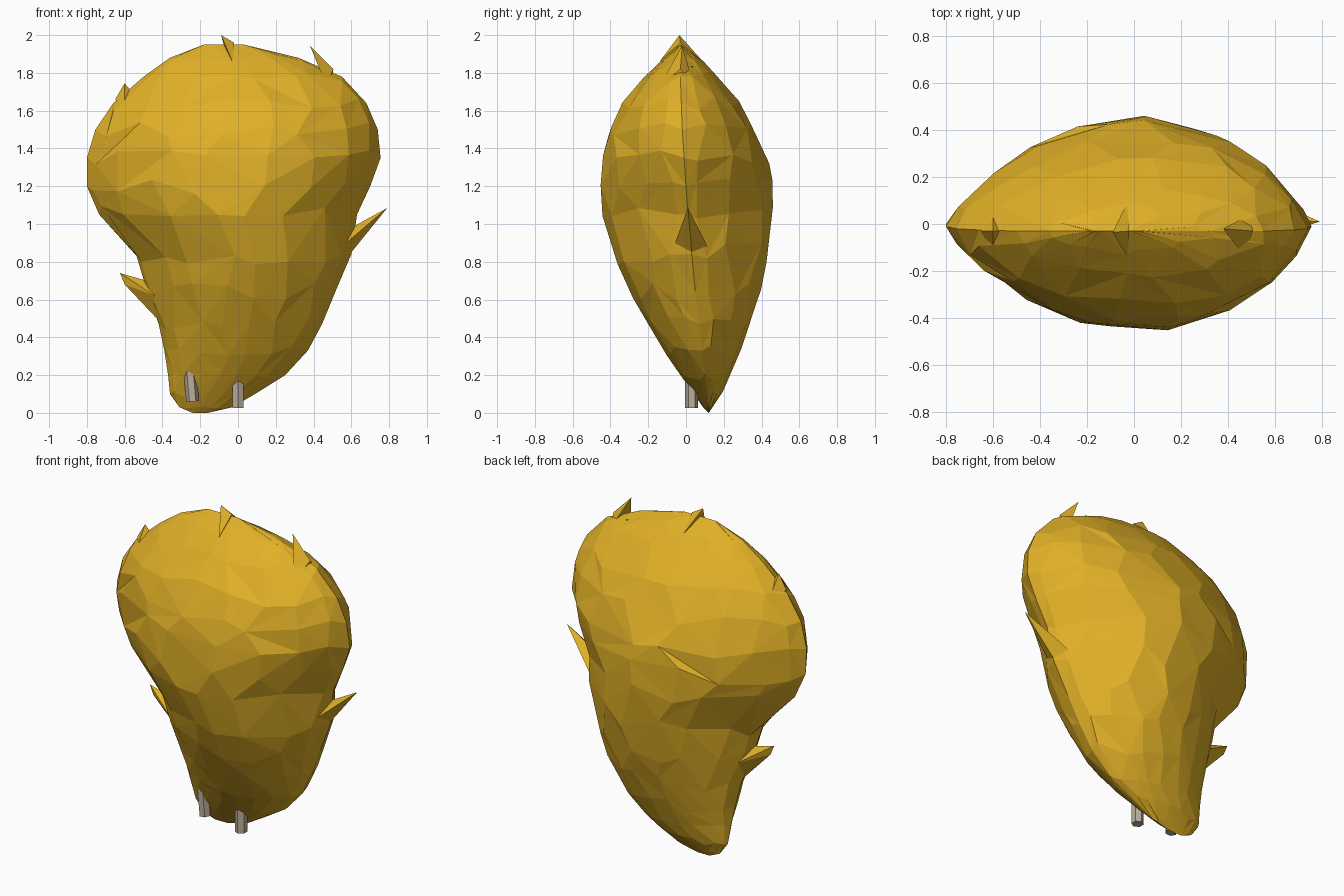
import bpy, bmesh, math, random
from mathutils import Vector

random.seed(4)
cube = bpy.data.objects.get("Cube")
if cube:
    bpy.data.objects.remove(cube)


def material(name, color):
    m = bpy.data.materials.new(name)
    m.use_nodes = True
    m.diffuse_color = (*color, 1)
    m.node_tree.nodes["Principled BSDF"].inputs["Base Color"].default_value = (*color, 1)
    return m


gold = material("gold", (0.74, 0.43, 0.02))
stone = material("taupe", (0.5, 0.42, 0.33))


def finish(name, bm, mat):
    bmesh.ops.recalc_face_normals(bm, faces=bm.faces)
    mesh = bpy.data.meshes.new(name)
    bm.to_mesh(mesh)
    bm.free()
    mesh.materials.append(mat)
    obj = bpy.data.objects.new(name, mesh)
    bpy.context.collection.objects.link(obj)
    return obj


# Body rows: height, left edge, right edge, seam y, front y, back y
rows = [
    (0.0, -0.24, -0.16, 0.12, 0.12, 0.12),
    (0.03, -0.31, -0.03, 0.12, 0.09, 0.14),
    (0.1, -0.36, 0.09, 0.115, 0.04, 0.19),
    (0.2, -0.37, 0.25, 0.1, -0.03, 0.235),
    (0.33, -0.39, 0.37, 0.085, -0.12, 0.29),
    (0.47, -0.42, 0.445, 0.07, -0.2, 0.34),
    (0.64, -0.48, 0.515, 0.05, -0.3, 0.395),
    (0.84, -0.54, 0.6, 0.03, -0.385, 0.44),
    (1.05, -0.735, 0.63, 0.01, -0.445, 0.46),
    (1.2, -0.8, 0.7, 0.0, -0.465, 0.465),
    (1.35, -0.8, 0.755, -0.01, -0.45, 0.435),
    (1.5, -0.755, 0.74, -0.02, -0.41, 0.365),
    (1.64, -0.66, 0.68, -0.025, -0.345, 0.29),
    (1.78, -0.5, 0.55, -0.03, -0.22, 0.17),
    (1.88, -0.36, 0.32, -0.03, -0.115, 0.075),
    (1.95, -0.18, 0.03, -0.03, -0.03, -0.03),
]
COLS = 9


def shell_point(side, t, z):
    """Point of the front (0) or back (1) shell, t running -1 to 1 across."""
    low, high = next((a, b) for a, b in zip(rows, rows[1:]) if z <= b[0])
    f = (z - low[0]) / (high[0] - low[0])
    left, right, seam, front, back = (a + (b - a) * f for a, b in zip(low[1:], high[1:]))
    skew = t - 0.08 * (1 - t * t)
    power = 0.52 + 0.33 * math.exp(-((z - 1.05) / 0.45) ** 2)
    bulge = max(0, 1 - skew * skew) ** power
    depth = ((back if side else front) - seam) * bulge
    return Vector(((left + right) / 2 + t * (right - left) / 2, seam + depth, z))


# Body: two bulging faceted shells meeting at a sharp seam
bm = bmesh.new()
for side in (0, 1):
    grid = []
    for r, row in enumerate(rows):
        line = []
        for c in range(COLS + 1):
            t, z = -math.cos(math.pi * c / COLS), row[0]
            if 0 < c < COLS and 0 < r < len(rows) - 1:
                gap = min(z - rows[r - 1][0], rows[r + 1][0] - z)
                t += random.uniform(-0.28, 0.28) * math.sin(math.pi * c / COLS) * math.pi / COLS
                z += random.uniform(-0.3, 0.3) * gap
            line.append(bm.verts.new(shell_point(side, t, z)))
        grid.append(line)
    # Split each cell along the diagonal that bulges outwards
    outward = 1 if side else -1
    for low, high in zip(grid, grid[1:]):
        for c in range(COLS):
            a, b, d, e = low[c], low[c + 1], high[c + 1], high[c]
            if (a.co.y + d.co.y - b.co.y - e.co.y) * outward > 0:
                bm.faces.new((a, b, d))
                bm.faces.new((a, d, e))
            else:
                bm.faces.new((a, b, e))
                bm.faces.new((b, d, e))
bmesh.ops.remove_doubles(bm, verts=bm.verts, dist=0.0005)
bmesh.ops.dissolve_degenerate(bm, edges=bm.edges, dist=0.0005)
finish("body", bm, gold)


# Leaf-like spikes standing out along the seam
def spike(name, tip, points):
    bm = bmesh.new()
    for p in (tip, *points):
        bm.verts.new(p)
    bmesh.ops.convex_hull(bm, input=bm.verts)
    finish(name, bm, gold)


spike("upper_right_spike", (-0.6, -0.03, 1.745),
      [(-0.6, -0.14, 1.58), (-0.6, 0.09, 1.58), (-0.555, -0.03, 1.69), (-0.65, -0.03, 1.66)])
spike("top_spike", (-0.09, -0.035, 2.0),
      [(-0.03, -0.14, 1.86), (-0.03, 0.09, 1.86), (-0.02, -0.03, 1.96), (-0.07, -0.03, 1.93)])
spike("upper_left_spike", (0.38, -0.02, 1.945),
      [(0.47, -0.14, 1.73), (0.49, 0.04, 1.74), (0.505, -0.03, 1.82), (0.44, -0.03, 1.82)])
spike("lower_left_spike", (0.79, 0.01, 1.085),
      [(0.55, -0.065, 0.88), (0.55, 0.12, 0.87), (0.6, 0.02, 0.98), (0.6, 0.03, 0.85)])
spike("lower_right_spike", (-0.625, 0.05, 0.74),
      [(-0.44, -0.02, 0.62), (-0.44, 0.13, 0.62), (-0.45, 0.05, 0.69),
       (-0.6, 0.05, 0.68), (-0.43, 0.06, 0.5)])


# Six-sided pegs: two short feet and a tiny tip at the top
def peg(name, bottom, top, radius):
    bottom, top = Vector(bottom), Vector(top)
    axis = top - bottom
    bm = bmesh.new()
    bmesh.ops.create_cone(bm, cap_ends=True, segments=6, radius1=radius,
                          radius2=radius, depth=axis.length)
    turn = axis.to_track_quat("Z", "Y").to_matrix()
    bmesh.ops.rotate(bm, verts=bm.verts, matrix=turn)
    bmesh.ops.translate(bm, verts=bm.verts, vec=(bottom + top) / 2)
    finish(name, bm, stone)


peg("right_foot", (-0.24, 0.03, 0.06), (-0.255, 0.03, 0.23), 0.034)
peg("left_foot", (0.0, 0.03, 0.025), (0.0, 0.03, 0.17), 0.034)
peg("top_peg", (0.36, 0.03, 1.74), (0.37, 0.025, 1.835), 0.012)
